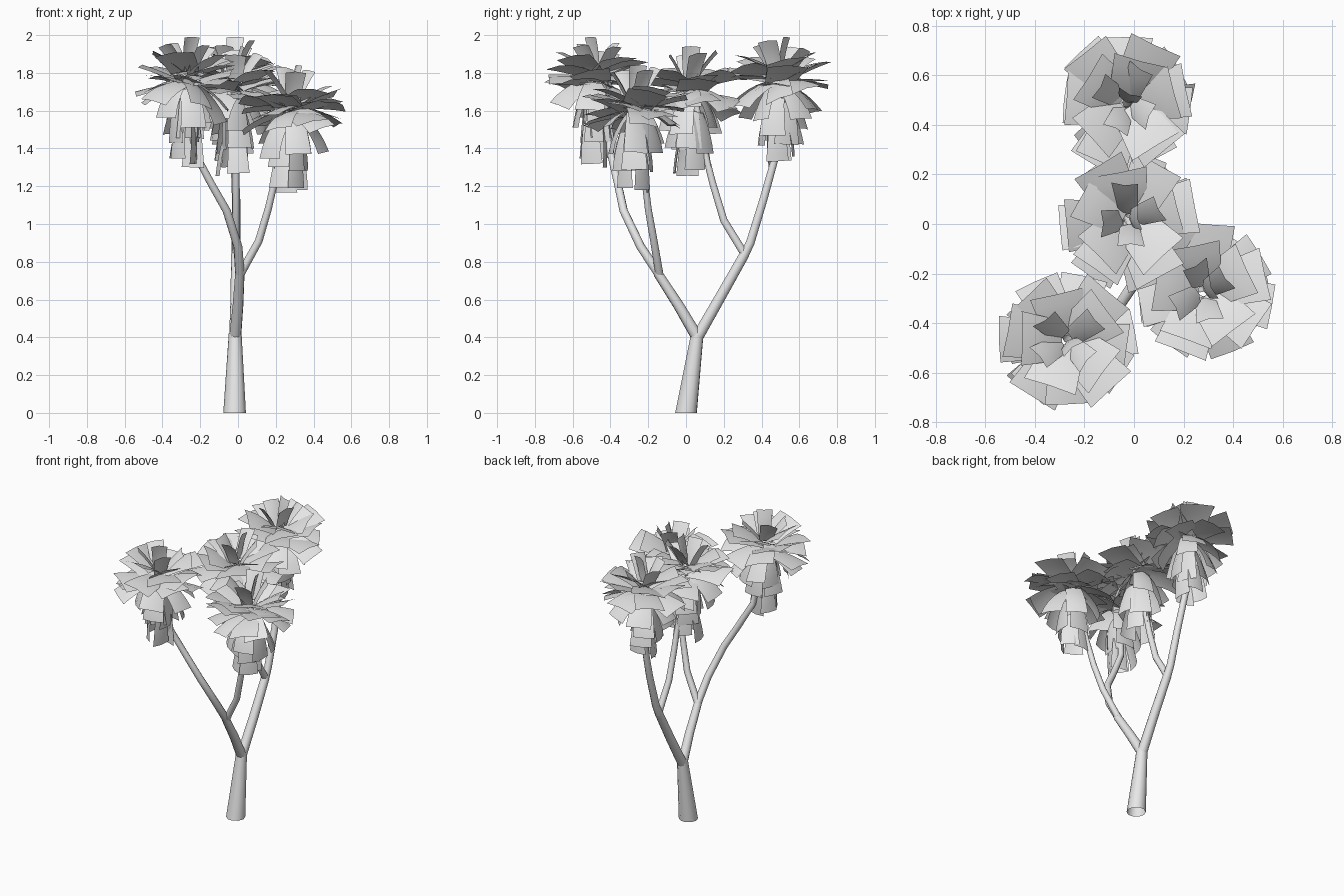
import bpy, bmesh, math, random
from mathutils import Vector

random.seed(11)
cube = bpy.data.objects.get("Cube")
if cube:
    bpy.data.objects.remove(cube, do_unlink=True)

grey = bpy.data.materials.new("light_grey")
grey.use_nodes = True
grey.diffuse_color = (0.8, 0.8, 0.8, 1)
grey.node_tree.nodes["Principled BSDF"].inputs["Base Color"].default_value = (0.8, 0.8, 0.8, 1)


def add_object(name, mesh):
    obj = bpy.data.objects.new(name, mesh)
    bpy.context.collection.objects.link(obj)
    mesh.materials.append(grey)
    return obj


def limb(name, path, r_start, r_end):
    """Tapered round tube along a path."""
    curve = bpy.data.curves.new(name, 'CURVE')
    curve.dimensions = '3D'
    curve.bevel_depth = 1
    curve.bevel_resolution = 3
    curve.use_fill_caps = False
    spline = curve.splines.new('POLY')
    spline.points.add(len(path) - 1)
    for i, (point, co) in enumerate(zip(spline.points, path)):
        point.co = (*co, 1)
        point.radius = r_start + (r_end - r_start) * i / (len(path) - 1)
    temp = bpy.data.objects.new(name, curve)
    bpy.context.collection.objects.link(temp)
    bpy.context.view_layer.update()
    mesh = bpy.data.meshes.new_from_object(temp.evaluated_get(bpy.context.evaluated_depsgraph_get()))
    bpy.data.objects.remove(temp, do_unlink=True)
    mesh.materials.clear()
    for v in mesh.vertices:          # level cut at the ground
        if v.co.z < 0.03:
            v.co.z = 0
    mesh.shade_smooth()
    return add_object(name, mesh)


def leaf(bm, centre, height, r0, turn, pitch0, pitch1, length, width, twist):
    """Broad card that bends from pitch0 to pitch1 along its length."""
    out = Vector((math.cos(turn), math.sin(turn), 0))
    side = Vector((-math.sin(turn), math.cos(turn), 0))
    up = Vector((0, 0, 1))
    pos = centre + out * r0 + up * height
    steps, rows = 4, []
    for i in range(steps + 1):
        t = i / steps
        pitch = math.radians(pitch0 + (pitch1 - pitch0) * t)
        normal = up * math.cos(pitch) - out * math.sin(pitch)
        across = side * math.cos(twist) + normal * math.sin(twist)
        half = width * (0.36 + 0.14 * t)
        rows.append([bm.verts.new(pos + across * half * s - normal * 0.012 * abs(s))
                     for s in (-1, 0, 1)])
        pos = pos + (out * math.cos(pitch) + up * math.sin(pitch)) * length / steps
    for a, b in zip(rows, rows[1:]):
        for j in range(2):
            bm.faces.new((a[j], b[j], b[j + 1], a[j + 1])).smooth = True


# Rings: count, height, inner radius, start pitch, end pitch, length, width, twist
RINGS = [
    (4, 0.21, 0.06, -82, -92, 0.21, 0.12, 0.5),
    (5, 0.34, 0.06, -75, -90, 0.22, 0.14, 0.4),
    (5, 0.42, 0.05, -50, -80, 0.24, 0.14, 0.5),
    (6, 0.43, 0.04, -20, -50, 0.24, 0.16, 0.5),
    (7, 0.44, 0.02, 2, -14, 0.255, 0.19, 0.3),
    (6, 0.45, 0.02, 18, 8, 0.25, 0.22, 0.25),
    (5, 0.47, 0.02, 32, 14, 0.20, 0.22, 0.2),
    (4, 0.48, 0.02, 62, 48, 0.19, 0.11, 0.3),
]


def leaf_head(name, centre):
    bm = bmesh.new()
    turn = random.uniform(0, math.tau)
    for count, height, r0, p0, p1, length, width, roll in RINGS:
        turn += 1.1
        for k in range(count):
            tilt = random.uniform(-9, 9)
            leaf(bm, Vector(centre), height + random.uniform(-0.025, 0.025), r0,
                 turn + math.tau * k / count + random.uniform(-0.2, 0.2),
                 p0 + tilt, p1 + tilt, length * random.uniform(0.92, 1.04),
                 width, random.uniform(-roll, roll))
    # one upright leaf at the middle
    leaf(bm, Vector(centre), 0.49, 0, turn, 85, 70, 0.185, 0.1, 0)
    mesh = bpy.data.meshes.new(name)
    bm.to_mesh(mesh)
    bm.free()
    add_object(name, mesh)


# Trunk and the forking limbs
limb("trunk", [(-0.018, 0, 0), (-0.015, 0.06, 0.42)], 0.06, 0.034)
limb("front_limb", [(-0.015, 0.06, 0.40), (0.0, -0.04, 0.57), (0.01, -0.15, 0.74)], 0.032, 0.025)
limb("back_limb", [(-0.015, 0.06, 0.40), (-0.01, 0.18, 0.61), (-0.01, 0.31, 0.84)], 0.032, 0.027)
limb("front_right_branch", [(0.01, -0.14, 0.73), (0.0, -0.24, 0.88), (-0.06, -0.33, 1.07),
                            (-0.14, -0.36, 1.21), (-0.23, -0.40, 1.38), (-0.27, -0.46, 1.76)], 0.025, 0.018)
limb("front_left_branch", [(0.01, -0.14, 0.73), (0.11, -0.17, 0.91), (0.16, -0.20, 1.08),
                           (0.20, -0.22, 1.25), (0.27, -0.26, 1.60)], 0.022, 0.016)
limb("back_branch", [(-0.01, 0.30, 0.82), (-0.01, 0.34, 0.90), (-0.01, 0.41, 1.13),
                     (-0.02, 0.48, 1.38), (-0.03, 0.49, 1.76)], 0.026, 0.018)
limb("middle_branch", [(-0.01, 0.31, 0.84), (-0.01, 0.20, 1.02), (-0.01, 0.14, 1.22),
                       (-0.01, 0.10, 1.38), (-0.02, 0.04, 1.71)], 0.022, 0.016)

# Rosettes of leaves at the branch tips
leaf_head("front_right_leaves", (-0.27, -0.47, 1.32))
leaf_head("front_left_leaves", (0.28, -0.27, 1.17))
leaf_head("back_leaves", (-0.03, 0.49, 1.32))
leaf_head("middle_leaves", (-0.02, 0.02, 1.27))
